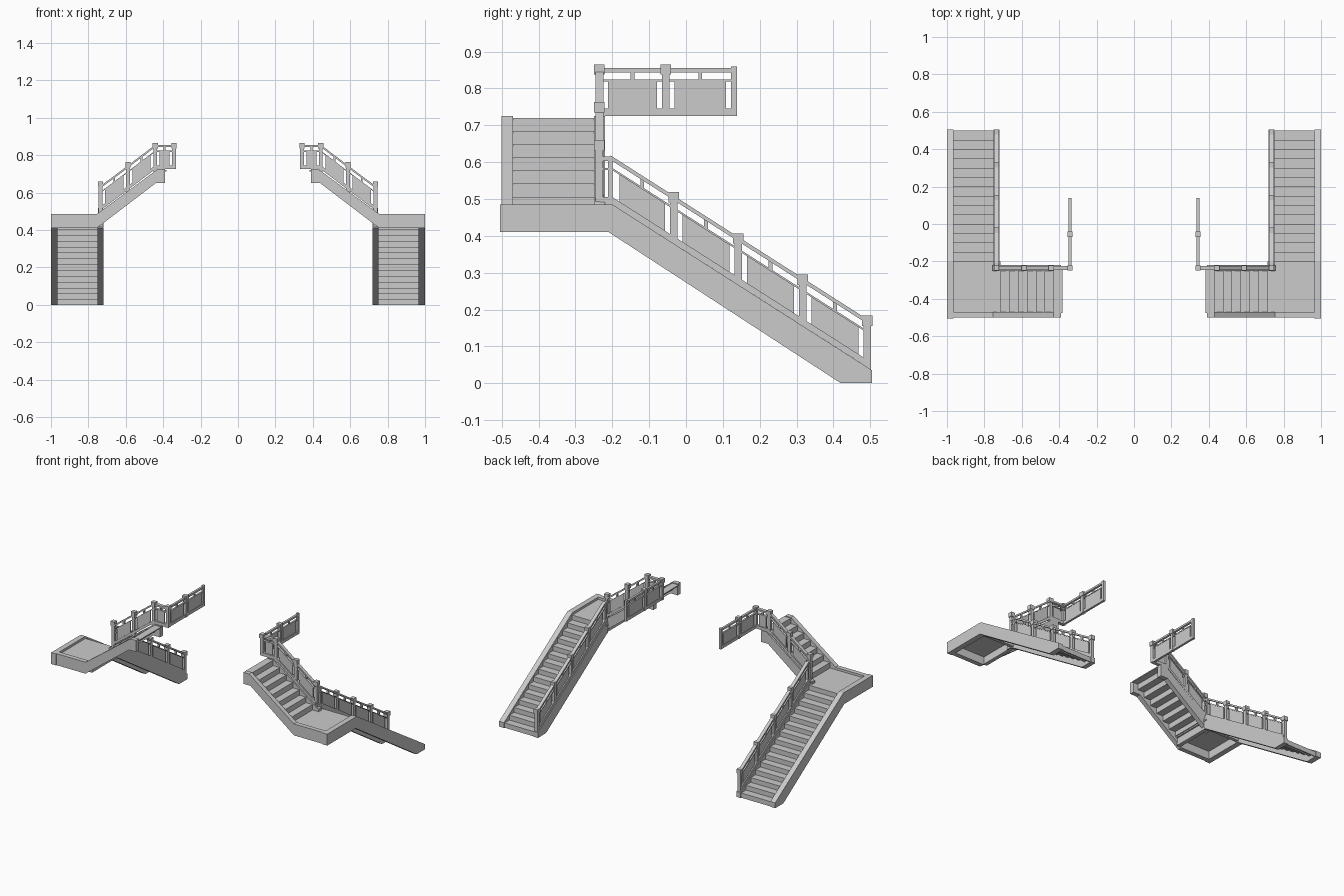
import bpy, bmesh

cube = bpy.data.objects.get("Cube")
if cube:
    bpy.data.objects.remove(cube)

stone = bpy.data.materials.new("plain_grey")
stone.use_nodes = True
GREY = (0.6, 0.6, 0.6, 1)
stone.diffuse_color = GREY
stone.node_tree.nodes["Principled BSDF"].inputs["Base Color"].default_value = GREY


def build(name, prisms):
    """One mirrored object from prisms: (axis, (u, z) outline, start, end)."""
    bm = bmesh.new()
    for axis, outline, a, b in prisms:
        def place(u, z, d):
            return (d, u, z) if axis == "x" else (u, d, z)
        face = bm.faces.new([bm.verts.new(place(u, z, a)) for u, z in outline])
        out = bmesh.ops.extrude_face_region(bm, geom=[face])
        verts = [v for v in out["geom"] if isinstance(v, bmesh.types.BMVert)]
        move = (b - a, 0, 0) if axis == "x" else (0, b - a, 0)
        bmesh.ops.translate(bm, verts=verts, vec=move)
    bmesh.ops.recalc_face_normals(bm, faces=bm.faces)
    mesh = bpy.data.meshes.new(name)
    bm.to_mesh(mesh)
    bm.free()
    mesh.materials.append(stone)
    obj = bpy.data.objects.new(name, mesh)
    bpy.context.collection.objects.link(obj)
    mirror = obj.modifiers.new("Mirror", "MIRROR")
    mirror.use_mirror_merge = False
    return obj


def box(x0, x1, y0, y1, z0, z1):
    return ("x", [(y0, z0), (y1, z0), (y1, z1), (y0, z1)], x0, x1)


def stairs(start, tread, bottom, rise, count, thick=0.006):
    """Thin folded sheet climbing towards negative u."""
    top, under = [(start, bottom)], [(start - thick, bottom)]
    for i in range(count):
        u, z = start - i * tread, bottom + (i + 1) * rise
        top += [(u, z), (u - tread, z)]
        under += [(u - thick, z - thick), (u - tread - thick, z - thick)]
    under[-1] = (top[-1][0], under[-1][1])
    return top + under[::-1]


def railing(name, axis, at, points, width=0.022, balusters=True):
    """Base rail, panel, middle rail and top rail between successive points."""
    parts = []
    for (u0, z0), (u1, z1) in zip(points, points[1:]):
        slope = (z1 - z0) / (u1 - u0)
        step = 1 if u1 > u0 else -1

        def bar(a, b, low, high, w):
            za, zb = z0 + slope * (a - u0), z0 + slope * (b - u0)
            outline = [(a, za + low), (b, zb + low), (b, zb + high), (a, za + high)]
            parts.append((axis, outline, at - w / 2, at + w / 2))

        bar(u0, u1, 0, 0.02, width)
        bar(u0, u1, 0.093, 0.099, width * 0.8)
        bar(u0, u1, 0.118, 0.13, width)
        if balusters:
            gap = 0.024 * step
            bar(u0 + gap, u1 - gap, 0.02, 0.093, 0.008)
            mid = (u0 + u1) / 2
            bar(mid - 0.005, mid + 0.005, 0.099, 0.118, width * 0.6)
    return build(name, parts)


def post(x, y, z0, z1):
    return [box(x - 0.01, x + 0.01, y - 0.01, y + 0.01, z0, z1 - 0.025),
            box(x - 0.014, x + 0.014, y - 0.014, y + 0.014, z1 - 0.028, z1)]


# Lower flight: stringers and steps
RIM, UNDER, FLOOR = 0.485, 0.41, 0.47


def lower_profile(end):
    return [(0.505, 0), (0.505, 0.035), (-0.2, RIM), (end, RIM),
            (end, UNDER), (-0.21, UNDER), (0.42, 0)]


build("lower_outer_stringer", [("x", lower_profile(-0.505), 0.965, 1.0)])
build("lower_inner_stringer", [("x", lower_profile(-0.22), 0.72, 0.75)])
build("lower_steps", [("x", stairs(0.5, 0.05, 0, FLOOR / 15, 14), 0.745, 0.97)])

# Landing with recessed underside
build("landing_floor", [box(0.715, 0.97, -0.48, -0.2, FLOOR - 0.008, FLOOR)])
build("landing_beams", [box(0.745, 0.97, -0.22, -0.2, UNDER + 0.005, FLOOR - 0.003),
                        box(0.725, 0.75, -0.475, -0.2, UNDER + 0.005, FLOOR - 0.003)])


# Upper flight: stringers and steps
def upper_profile(end):
    return [(end, UNDER), (end, RIM), (0.755, RIM), (0.43, 0.725),
            (0.39, 0.725), (0.39, 0.65), (0.44, 0.65), (0.755, UNDER)]


build("upper_front_stringer", [("y", upper_profile(0.97), -0.5, -0.47)])
build("upper_inner_stringer", [("y", upper_profile(0.76), -0.25, -0.22)])
build("upper_steps", [("y", stairs(0.715, 0.0475, FLOOR, 0.25 / 7, 7)[:-1]
                       + [(0.709, FLOOR)], -0.475, -0.245)])

# Railings
LX, UY, GX = 0.735, -0.235, 0.342


def lower_z(y):
    return RIM - 0.638 * (y + 0.2)


lower_ys = [0.492, 0.317, 0.142, -0.033, -0.205]
railing("lower_railing", "x", LX, [(y, lower_z(y)) for y in lower_ys])
railing("lower_railing_return", "x", LX, [(-0.205, RIM), (UY, RIM)], balusters=False)
railing("upper_railing", "y", UY, [(0.735, 0.505), (0.588, 0.615), (0.443, 0.725)])
railing("top_railing", "y", UY, [(0.443, 0.725), (GX, 0.725)])
railing("gallery_railing", "x", GX, [(UY, 0.725), (-0.055, 0.725), (0.132, 0.725)], 0.014)

# Posts
posts = [box(LX - 0.01, LX + 0.01, -0.211, -0.199, RIM, 0.61)]
for y in lower_ys[:-1]:
    posts += post(LX, y, lower_z(y) - 0.01, lower_z(y) + 0.14)
for x, base, top in ((LX, 0.48, 0.66), (0.588, 0.6, 0.763), (0.443, 0.71, 0.865), (GX, 0.725, 0.865)):
    posts += post(x, UY, base, top)
posts += post(GX, -0.055, 0.725, 0.865)
posts.append(box(GX - 0.008, GX + 0.008, 0.122, 0.138, 0.725, 0.86))
build("railing_posts", posts)
